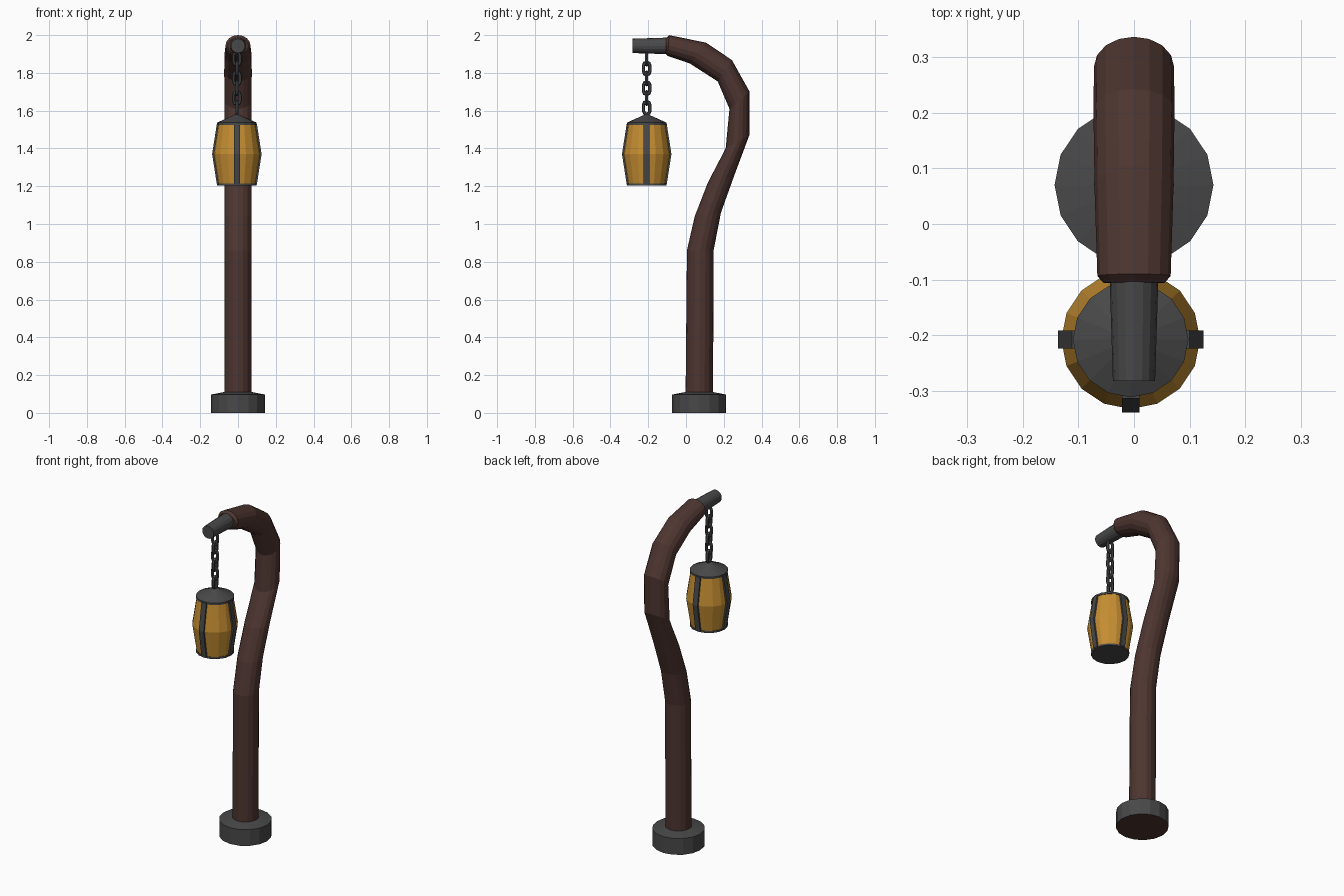
import bpy
from math import cos, sin, pi, tau
from mathutils import Vector

if "Cube" in bpy.data.objects:
    bpy.data.objects.remove(bpy.data.objects["Cube"])


def mat(name, rgb):
    m = bpy.data.materials.new(name)
    m.diffuse_color = (*rgb, 1)
    m.use_nodes = True
    m.node_tree.nodes["Principled BSDF"].inputs["Base Color"].default_value = m.diffuse_color
    return m


WOOD = mat("dark_wood", (0.075, 0.036, 0.030))
IRON = mat("iron", (0.065, 0.065, 0.065))
GLOW = mat("amber_glass", (0.56, 0.27, 0.032))


def loft(name, rings, material, closed=False):
    """Skin a row of equal-sized rings; cap the ends unless it loops."""
    n, k = len(rings[0]), len(rings)
    verts = [p for r in rings for p in r]
    faces = []
    for i in range(k if closed else k - 1):
        a, b = i * n, (i + 1) % k * n
        for j in range(n):
            q = (j + 1) % n
            faces.append((a + j, a + q, b + q, b + j))
    if not closed:
        faces.append(tuple(reversed(range(n))))
        faces.append(tuple(range((k - 1) * n, k * n)))
    me = bpy.data.meshes.new(name)
    me.from_pydata(verts, [], faces)
    me.materials.append(material)
    ob = bpy.data.objects.new(name, me)
    bpy.context.collection.objects.link(ob)
    return ob


def ellipse(c, u, v, n=16):
    c, u, v = Vector(c), Vector(u), Vector(v)
    return [c + u * cos(tau * i / n) + v * sin(tau * i / n) for i in range(n)]


def turned(name, cx, cy, profile, material, n=16):
    return loft(name, [ellipse((cx, cy, z), (r, 0, 0), (0, r, 0), n) for r, z in profile], material)


# Foot, with a wooden underside
foot = turned("foot", 0, 0.07, [(0.143, 0), (0.143, 0.097), (0.075, 0.11)], IRON)
foot.data.materials.append(WOOD)
foot.data.polygons[-2].material_index = 1

# Bent post: front y, z / back y, z / half width of each ring
post = [
    (-0.003, 0.02, 0.143, 0.02, 0.072),
    (0.005, 0.86, 0.146, 0.86, 0.071),
    (0.046, 1.04, 0.185, 1.06, 0.071),
    (0.116, 1.22, 0.253, 1.25, 0.071),
    (0.210, 1.40, 0.337, 1.475, 0.072),
    (0.230, 1.61, 0.337, 1.70, 0.072),
    (0.168, 1.755, 0.243, 1.868, 0.073),
    (0.020, 1.85, 0.106, 1.96, 0.071),
    (-0.097, 1.89, -0.090, 2.00, 0.066),
    (-0.107, 1.90, -0.105, 1.985, 0.055),
]
loft("post", [ellipse((0, (a + c) / 2, (b + d) / 2), (w, 0, 0), (0, (c - a) / 2, (d - b) / 2))
              for a, b, c, d, w in post], WOOD)

# Iron rod at the tip
loft("tip_rod", [ellipse((0, y, 1.943), (r, 0, 0), (0, 0, r))
                 for y, r in [(-0.06, 0.045), (-0.283, 0.038)]], IRON)

# Hanging chain
LX, LY = -0.006, -0.208


def link(i, z, half=0.025, r=0.017, t=0.009):
    side = Vector((1, 0, 0)) if i % 2 == 0 else Vector((0, 1, 0))
    other = Vector((side.y, side.x, 0))
    rings = []
    for k in range(10):
        a = pi * (k % 5) / 4 + (pi if k > 4 else 0)
        out = side * cos(a) + Vector((0, 0, sin(a)))
        shift = (half - r / 2) * (1 if k < 5 else -1)
        c = Vector((LX, LY, z + shift)) + out * r
        rings.append(ellipse(c, out * t, other * t, 6))
    loft("chain_link", rings, IRON, closed=True)


for i in range(6):
    link(i, 1.875 - 0.052 * i)

# Lantern: glass, caps and ribs
SHAPE = [(0.1, 1.21), (0.125, 1.37), (0.1, 1.53)]
turned("lantern_glass", LX, LY, SHAPE, GLOW)
turned("lantern_lid", LX, LY, [(0.104, 1.525), (0.104, 1.537), (0.004, 1.582)], IRON)
turned("lantern_bottom", LX, LY, [(0.104, 1.203), (0.104, 1.214)], IRON)
for k in range(4):
    a = k * pi / 2
    out, side = Vector((cos(a), sin(a), 0)), Vector((-sin(a), cos(a), 0)) * 0.016
    rings = []
    for r, z in SHAPE:
        c = Vector((LX, LY, z))
        p, q = c + out * (r - 0.02), c + out * (r + 0.006)
        rings.append([p - side, q - side, q + side, p + side])
    loft("lantern_rib", rings, IRON)
